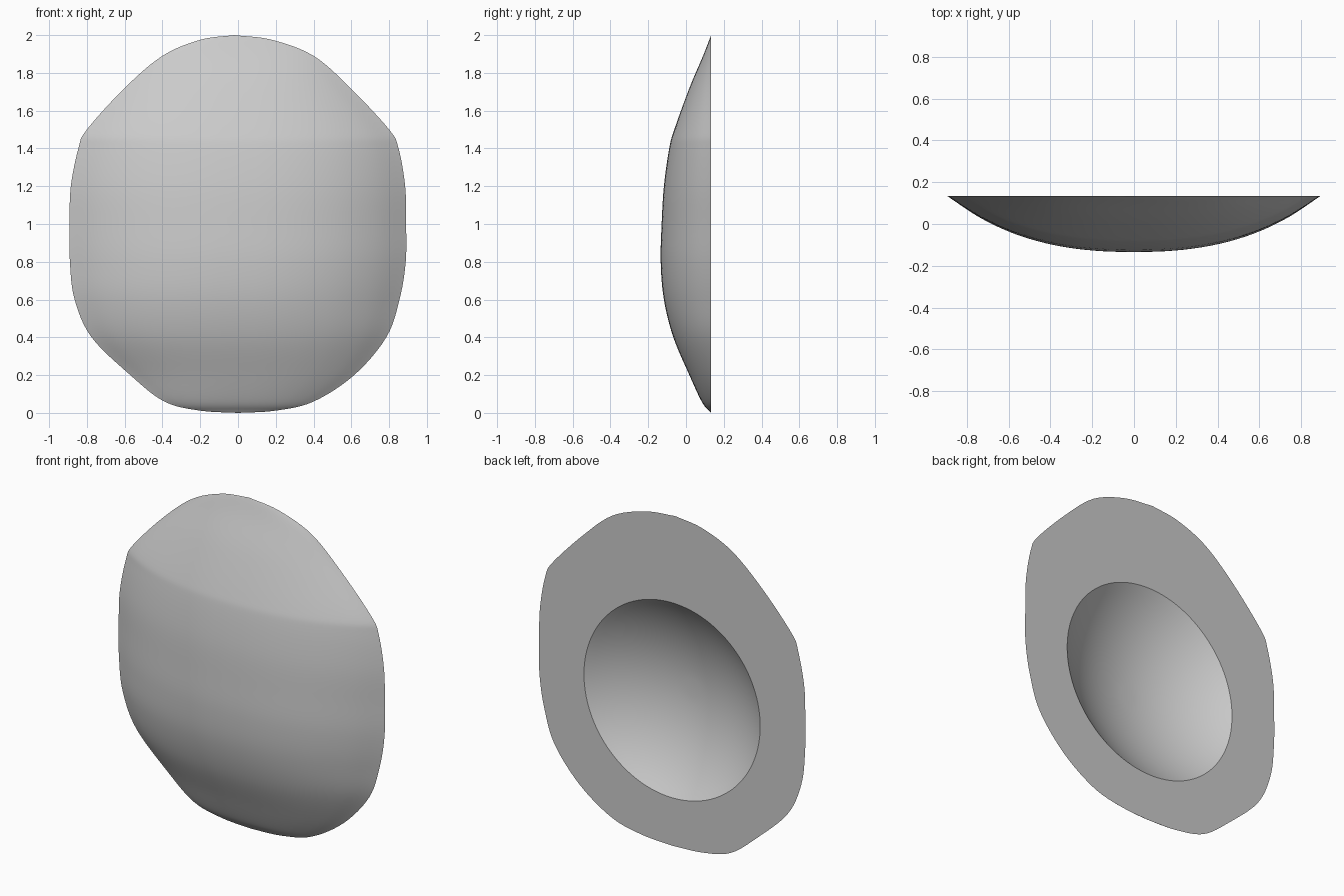
import bpy, bmesh, math
from mathutils import Vector

if "Cube" in bpy.data.objects:
    bpy.data.objects.remove(bpy.data.objects["Cube"])

BACK = 0.133                 # plane of the flat back
COLS = 48                    # columns across the dome
STEPS = 6                    # rows between two stations

# Stations up the dome: height, left edge, right edge, bulge
STATIONS = [Vector(s) for s in (
    (0, 0, 0, 0), (.012, -.2, .2, .012), (.06, -.39, .4, .05),
    (.2, -.57, .615, .115), (.4, -.775, .785, .2), (.6, -.865, .855, .25),
    (.8, -.89, .888, .267), (1, -.892, .89, .262), (1.2, -.885, .885, .25),
    (1.4, -.845, .85, .222), (1.5, -.8, .8, .195), (1.72, -.6, .595, .115),
    (1.89, -.4, .4, .043), (1.975, -.2, .18, .01), (2, -.02, -.02, 0))]
# Bulge across a row, from the middle to the edge
CROSS = [Vector((v, 0)) for v in (1, .985, .93, .82, .64, .37, 0)]


def spline(points, t):
    """Smooth curve through evenly spaced control points."""
    i = min(int(t), len(points) - 2)
    u = t - i
    b, c = points[i], points[i + 1]
    a = points[i - 1] if i else b * 2 - c
    d = points[i + 2] if i + 2 < len(points) else c * 2 - b
    return b + (c - a) * (u / 2) + (a * 2 - b * 5 + c * 4 - d) * (u * u / 2) \
        + (b * 3 - a - c * 3 + d) * (u ** 3 / 2)


def bridge(bm, lower, upper, closed=False):
    n = len(lower)
    for i in range(n if closed else n - 1):
        j = (i + 1) % n
        bm.faces.new((lower[i], lower[j], upper[j], upper[i]))


bm = bmesh.new()

# Domed front, lofted row by row
rows = []
for k in range((len(STATIONS) - 1) * STEPS + 1):
    z, left, right, bulge = spline(STATIONS, k / STEPS)
    row = []
    for c in range(COLS + 1):
        t = -math.cos(math.pi * c / COLS) * 0.5 + c / COLS - 0.5
        x = (left + right) / 2 + t * (right - left) / 2
        y = BACK - bulge * spline(CROSS, abs(t) * (len(CROSS) - 1))[0]
        row.append(bm.verts.new((x, y, z)))
    if rows:
        bridge(bm, rows[-1], row)
    rows.append(row)

# Flat back, from the outline in to the round opening
outline = [r[-1].co.copy() for r in rows] + [r[0].co.copy() for r in rows[-2:0:-1]]
centre, radius, depth = Vector((0, BACK, 0.88)), 0.59, 0.2
dirs = [(p - centre).normalized() for p in outline]
opening = [centre + d * radius for d in dirs]
previous = None
for f in (0, .33, .67, 1):
    ring = [bm.verts.new(p.lerp(q, f)) for p, q in zip(outline, opening)]
    if previous:
        bridge(bm, previous, ring, True)
    previous = ring

# Round bowl sunk into the back
sphere = (radius ** 2 + depth ** 2) / (2 * depth)
rim_angle = math.asin(radius / sphere)
for k in range(11, 0, -1):
    a = rim_angle * k / 12
    sink = Vector((0, sphere * (math.cos(a) - math.cos(rim_angle)), 0))
    ring = [bm.verts.new(centre + d * sphere * math.sin(a) - sink) for d in dirs]
    bridge(bm, previous, ring, True)
    previous = ring
bm.faces.new(previous)

bmesh.ops.remove_doubles(bm, verts=bm.verts, dist=1e-5)
bmesh.ops.recalc_face_normals(bm, faces=bm.faces)
mesh = bpy.data.meshes.new("domed_shell")
bm.to_mesh(mesh)
bm.free()
shell = bpy.data.objects.new("domed_shell", mesh)
bpy.context.collection.objects.link(shell)

# Plain grey
grey = bpy.data.materials.new("plain_grey")
grey.use_nodes = True
colour = (0.6, 0.6, 0.6, 1)
grey.diffuse_color = colour
grey.node_tree.nodes["Principled BSDF"].inputs["Base Color"].default_value = colour
mesh.materials.append(grey)

bpy.context.view_layer.objects.active = shell
shell.select_set(True)
bpy.ops.object.shade_smooth_by_angle(angle=math.radians(30))
